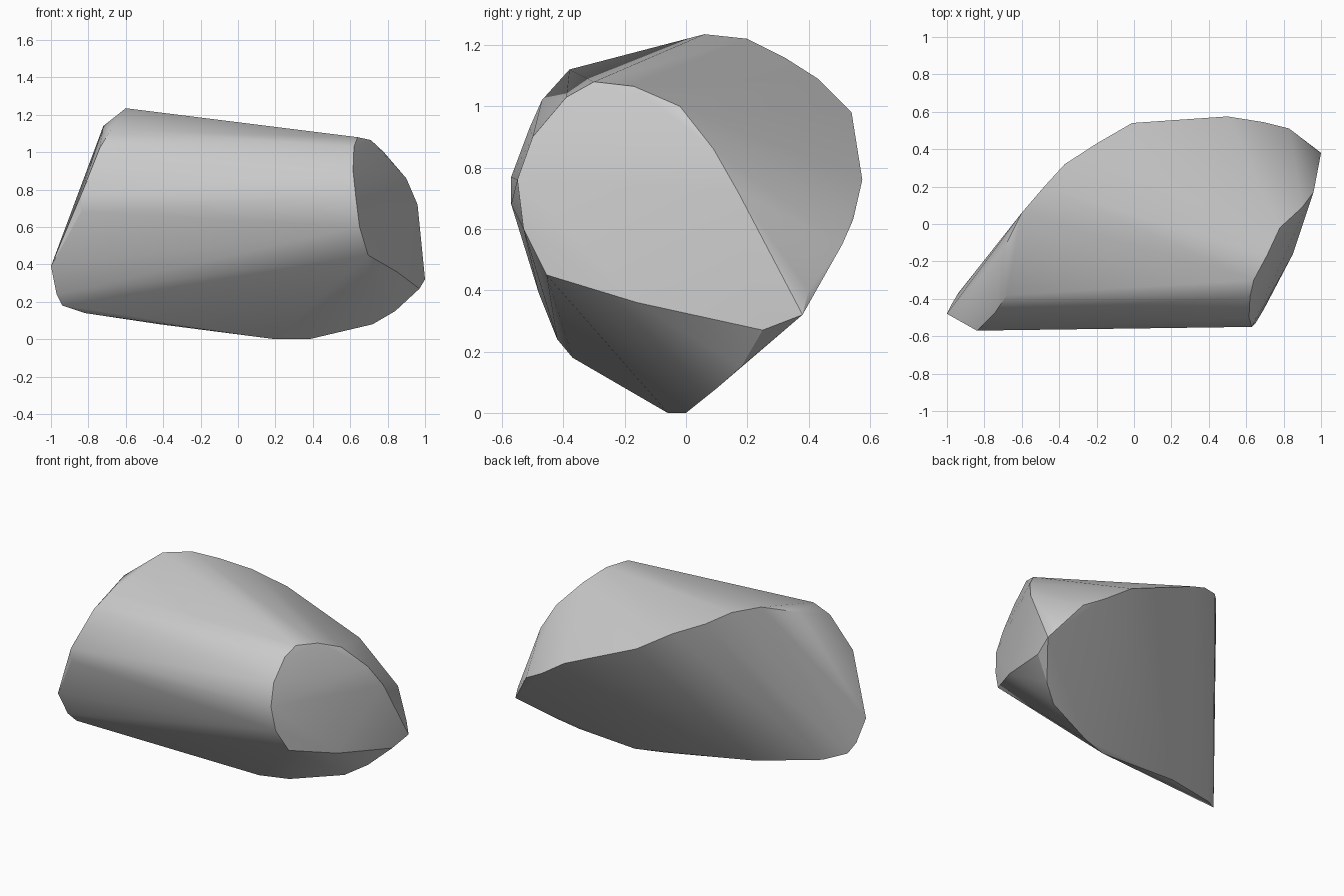
import bpy
import bmesh
import math

# Remove the default cube only
default_cube = bpy.data.objects.get("Cube")
if default_cube:
    bpy.data.objects.remove(default_cube, do_unlink=True)


def make_material(name, colour):
    material = bpy.data.materials.new(name)
    material.use_nodes = True
    material.diffuse_color = colour
    shader = next(node for node in material.node_tree.nodes
                  if node.type == "BSDF_PRINCIPLED")
    shader.inputs["Base Color"].default_value = colour
    return material


def make_convex_body(name, outlines, material):
    """Wrap one convex skin around all the guide outlines."""
    bm = bmesh.new()
    for outline in outlines:
        for point in outline:
            bm.verts.new(point)
    hull = bmesh.ops.convex_hull(bm, input=list(bm.verts))
    unused = set(hull["geom_interior"]) | set(hull["geom_unused"])
    loose = [item for item in unused if isinstance(item, bmesh.types.BMVert)]
    bmesh.ops.delete(bm, geom=loose, context="VERTS")
    bmesh.ops.recalc_face_normals(bm, faces=list(bm.faces))

    mesh = bpy.data.meshes.new(name)
    bm.to_mesh(mesh)
    bm.free()
    mesh.materials.append(material)
    body = bpy.data.objects.new(name, mesh)
    bpy.context.collection.objects.link(body)
    return body


# Flat end cap on the front left
cap_outline = [
    (.64, -.3, 1.08), (.71, -.17, 1.065), (.78, -.02, 1), (.9, .09, .86),
    (.96, .17, .72), (.62, -.39, 1.03), (.615, -.5, .9), (.63, -.55, .76),
    (.65, -.53, .6), (.695, -.455, .45), (.85, -.16, .36), (.97, .25, .27),
]

# Upper rim of the broad back face
upper_rim = [
    (1, .38, .32), (.97, .4, .4), (.83, .51, .55), (.69, .545, .63),
    (.5, .575, .76), (-.01, .54, .98), (-.2, .43, 1.09),
    (-.37, .32, 1.16), (-.48, .2, 1.22), (-.6, .06, 1.235),
]

# Lower rim of the broad back face
lower_rim = [
    (-.94, -.37, .18), (-.82, -.28, .14), (-.42, -.14, .08),
    (.2, -.06, 0), (.38, 0, 0), (.72, .1, .08), (.84, .18, .15),
]

# Narrow bevelled end on the right
narrow_end = [
    (-.72, -.18, 1.14), (-.68, -.38, 1.12), (-.74, -.47, 1.02),
    (-.77, -.51, .93), (-.84, -.57, .77), (-.84, -.57, .68),
    (-1, -.48, .39), (-.97, -.42, .24),
]

grey = make_material("plain grey", (.6, .6, .6, 1))
body = make_convex_body(
    "rounded_block", [cap_outline, upper_rim, lower_rim, narrow_end], grey)

# Smooth skin with crisp rims
for item in bpy.context.selected_objects:
    item.select_set(False)
bpy.context.view_layer.objects.active = body
body.select_set(True)
bpy.ops.object.shade_smooth_by_angle(angle=math.radians(30))
